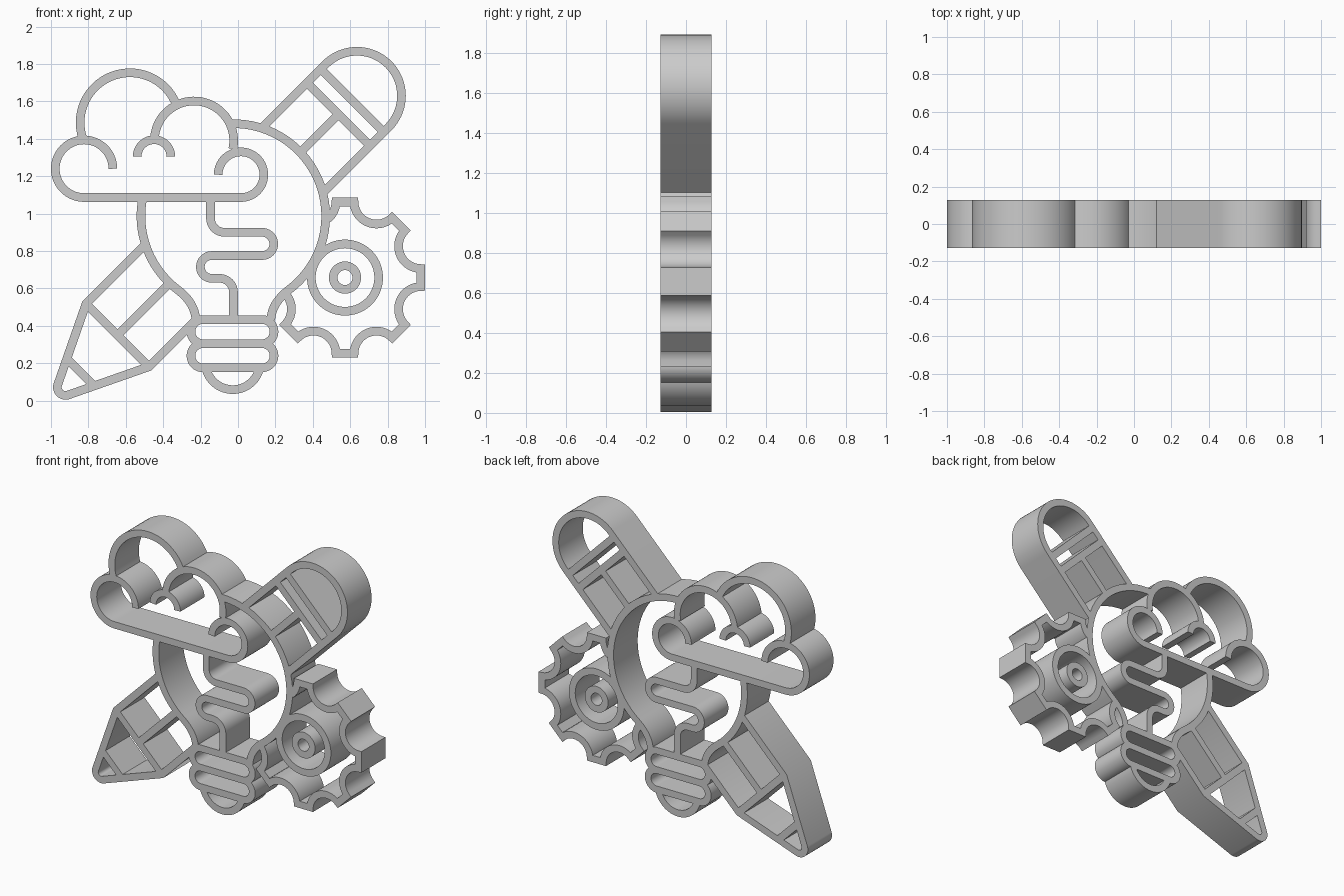
import bpy, bmesh
from math import cos, sin, radians, ceil, sqrt
from mathutils import Vector

if "Cube" in bpy.data.objects:
    bpy.data.objects.remove(bpy.data.objects["Cube"])

W, D = 0.046, 0.127        # line width, half depth


def arc(cx, cz, r, a0, a1):
    n = max(4, ceil(abs(a1 - a0) / 5))
    return [(cx + r * cos(radians(a0 + (a1 - a0) * i / n)),
             cz + r * sin(radians(a0 + (a1 - a0) * i / n))) for i in range(n + 1)]


def bezier(p, q, s, n=10):
    return [tuple((1 - t)**2 * a + 2 * t * (1 - t) * b + t * t * c for a, b, c in zip(p, q, s))
            for t in (i / n for i in range(n + 1))]


def stroke(name, pts, closed=False):
    """Sweep a wall of constant width along a path in the XZ plane."""
    path = []
    for p in map(Vector, pts):
        if not path or (p - path[-1]).length > 1e-4:
            path.append(p)
    if closed and (path[0] - path[-1]).length < 1e-4:
        path.pop()
    n = len(path)
    bm = bmesh.new()
    rings = []
    for i, p in enumerate(path):
        a = path[i - 1] if i or closed else None
        b = path[(i + 1) % n] if i < n - 1 or closed else None
        d0 = (p - a).normalized() if a is not None else (b - p).normalized()
        d1 = (b - p).normalized() if b is not None else d0
        n0, n1 = Vector((-d0.y, d0.x)), Vector((-d1.y, d1.x))
        m = (n0 + n1).normalized()
        off = m * (W / 2 / max(m.dot(n0), 0.4))
        l, r = p + off, p - off
        rings.append([bm.verts.new((q.x, y, q.y)) for q, y in ((l, -D), (r, -D), (r, D), (l, D))])
    for i in range(n if closed else n - 1):
        A, B = rings[i], rings[(i + 1) % n]
        for k in range(4):
            j = (k + 1) % 4
            bm.faces.new((A[k], A[j], B[j], B[k]))
    if not closed:
        bm.faces.new(rings[0])
        bm.faces.new(rings[-1])
    bmesh.ops.recalc_face_normals(bm, faces=bm.faces)
    me = bpy.data.meshes.new(name)
    bm.to_mesh(me)
    bm.free()
    ob = bpy.data.objects.new(name, me)
    bpy.context.collection.objects.link(ob)
    return ob


# Cloud
stroke("cloud_base", arc(-0.823, 1.24, 0.154, 0, 270) + arc(0.016, 1.208, 0.122, -90, 180))
stroke("cloud_large_lobe", arc(-0.578, 1.487, 0.266, 25, 198))
stroke("cloud_middle_lobe", arc(-0.235, 1.39, 0.212, -12, 180))
stroke("cloud_small_curl", arc(-0.449, 1.305, 0.09, 0, 180))

# Bulb glass
BX, BZ, BR = -0.025, 0.987, 0.494
glass_l = arc(BX, BZ, BR, 168, 234)
glass_r = arc(BX, BZ, BR, 93, -54)
for name, glass, s in (("bulb_glass_left", glass_l, -1), ("bulb_glass_right", glass_r, 1)):
    stroke(name, glass + bezier(glass[-1], (BX + s * 0.205, 0.52), (BX + s * 0.2, 0.43)))

# Bulb screw base and contact
for i, z in enumerate((0.369, 0.24)):
    stroke(f"screw_ring_{i + 1}",
           arc(0.128, z, 0.0645, -90, 90) + arc(-0.187, z, 0.0645, 90, 270), closed=True)
stroke("bulb_contact", arc(-0.028, 0.206, 0.147, 192, 348))

# Winding filament
stroke("filament", [(-0.147, 1.087)] + arc(-0.072, 0.975, 0.075, 180, 270)
       + arc(0.129, 0.838, 0.062, 90, -90) + arc(-0.14, 0.715, 0.061, 90, 270)
       + arc(-0.099, 0.579, 0.075, 90, 0) + [(-0.024, 0.433)])


# Pencil, drawn along its own axis then tilted by 45 degrees
def tilt(pts):
    k = sqrt(0.5)
    return [(0.636 + k * (u - v), 1.63 + k * (u + v)) for u, v in pts]


H = 0.238
stroke("pencil_top", tilt([(-0.5, -H)] + arc(0, 0, H, -90, 90) + [(-0.485, H)]))
stroke("pencil_point", tilt([(-1.36, H), (-1.81, H)] + arc(-2.203, 0, 0.044, 115.7, 244.3)
                            + [(-1.81, -H), (-1.45, -H)]))
for name, u, h in (("eraser_band_upper", -0.035, H), ("eraser_band_lower", -0.14, H),
                   ("pencil_shoulder", -1.81, H), ("pencil_lead_line", -2.09, 0.095)):
    stroke(name, tilt([(u, -h), (u, h)]))
stroke("pencil_ridge_upper", tilt([(-0.14, 0), (-0.427, 0)]))
stroke("pencil_ridge_lower", tilt([(-1.415, 0), (-1.81, 0)]))

# Gear: notched rim partly hidden by the bulb, ring and hub
GX, GZ = 0.572, 0.658
rim = []
for i in range(7):
    t = 112.5 - 45 * i
    a0 = -50 if i == 0 else t + 113.6
    a1 = t + 246.4 - (360 if i == 0 else 0)
    if i == 6:
        a1 = 45
    rim += arc(GX + 0.44 * cos(radians(t)), GZ + 0.44 * sin(radians(t)), 0.12, a0, a1)
stroke("gear_rim", rim)
stroke("gear_ring", arc(GX, GZ, 0.18, 0, 360), closed=True)
stroke("gear_hub", arc(GX, GZ, 0.063, 0, 360), closed=True)

# Smooth curved walls, keep edges crisp
bpy.ops.object.select_all(action='SELECT')
bpy.context.view_layer.objects.active = bpy.context.selected_objects[0]
bpy.ops.object.shade_smooth_by_angle(angle=radians(30))
